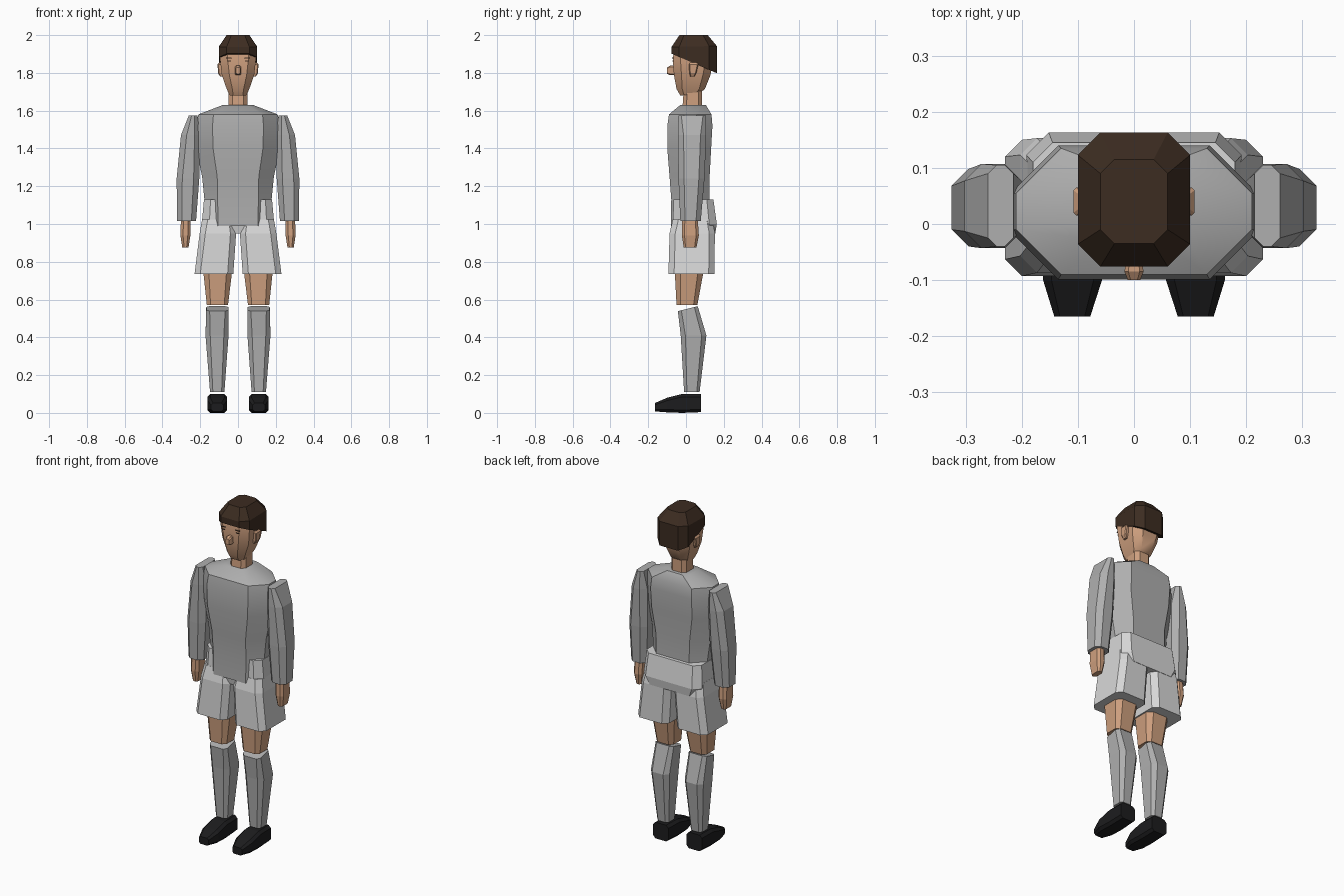
import bpy, bmesh, math


def material(name, rgb):
    m = bpy.data.materials.new(name)
    m.diffuse_color = (*rgb, 1)
    return m


SHIRT = material("grey_cloth", (0.43, 0.43, 0.43))
SHORTS = material("light_cloth", (0.68, 0.68, 0.68))
SKIN = material("skin", (0.62, 0.35, 0.21))
HAIR = material("dark_brown", (0.045, 0.025, 0.015))
SHOE = material("black", (0.012, 0.012, 0.013))


def octagon(u, v, hu, hv, c):
    """Chamfered rectangle as eight points."""
    return [(u + hu, v - hv + c), (u + hu, v + hv - c), (u + hu - c, v + hv), (u - hu + c, v + hv),
            (u - hu, v + hv - c), (u - hu, v - hv + c), (u - hu + c, v - hv), (u + hu - c, v - hv)]


def loft(name, mat, rings, smooth=0):
    """Skin a closed solid over a list of point rings."""
    bm = bmesh.new()
    vs = [[bm.verts.new(p) for p in r] for r in rings]
    n = len(rings[0])
    for a, b in zip(vs, vs[1:]):
        for i in range(n):
            j = (i + 1) % n
            bm.faces.new((a[i], a[j], b[j], b[i]))
    bm.faces.new(vs[0])
    bm.faces.new(vs[-1])
    bmesh.ops.recalc_face_normals(bm, faces=bm.faces)
    me = bpy.data.meshes.new(name)
    bm.to_mesh(me)
    bm.free()
    me.materials.append(mat)
    ob = bpy.data.objects.new(name, me)
    bpy.context.collection.objects.link(ob)
    if smooth:
        bpy.ops.object.select_all(action='DESELECT')
        ob.select_set(True)
        bpy.context.view_layer.objects.active = ob
        bpy.ops.object.shade_smooth_by_angle(angle=math.radians(smooth))
    return ob


def upright(name, mat, sections, side=1, smooth=0):
    """Sections: z, x0, x1, y0, y1, chamfer, optional z slope along y."""
    rings = []
    for z, x0, x1, y0, y1, c, *sl in sections:
        k = sl[0] if sl else 0
        cy = (y0 + y1) / 2
        pts = octagon((x0 + x1) / 2, cy, (x1 - x0) / 2, (y1 - y0) / 2, c)
        rings.append([(side * x, y, z + k * (y - cy)) for x, y in pts])
    return loft(name, mat, rings, smooth)


def lengthwise(name, mat, sections, side=1):
    """Sections: y, x0, x1, z0, z1, chamfer."""
    rings = []
    for y, x0, x1, z0, z1, c in sections:
        pts = octagon((x0 + x1) / 2, (z0 + z1) / 2, (x1 - x0) / 2, (z1 - z0) / 2, c)
        rings.append([(side * x, y, z) for x, z in pts])
    return loft(name, mat, rings)


# Shirt and hips
upright("shirt", SHIRT, [
    (0.99, -.155, .155, -.08, .13, .05), (1.13, -.178, .178, -.078, .125, .07),
    (1.25, -.19, .19, -.087, .125, .08), (1.40, -.222, .222, -.099, .133, .09),
    (1.52, -.225, .225, -.099, .14, .09), (1.58, -.21, .21, -.09, .135, .08),
    (1.63, -.08, .08, -.03, .105, .03)], smooth=40)
upright("hips", SHORTS, [
    (0.95, -.16, .16, -.06, .155, .03), (1.00, -.192, .192, -.07, .163, .04),
    (1.13, -.18, .18, -.065, .145, .035)])

# Neck, head and face
upright("neck", SKIN, [(1.60, -.05, .05, -.02, .085, .02), (1.74, -.05, .05, -.01, .085, .02)])
upright("head", SKIN, [
    (1.685, -.045, .045, -.03, .07, .02, .1), (1.715, -.06, .06, -.05, .10, .03),
    (1.79, -.086, .086, -.064, .13, .04), (1.88, -.096, .096, -.07, .145, .04),
    (1.93, -.09, .09, -.06, .14, .04)], smooth=40)
upright("hair", HAIR, [
    (1.85, -.1, .1, -.076, .163, .04, -.43), (1.94, -.1, .1, -.076, .163, .04, .02),
    (2.00, -.06, .06, -.035, .115, .025)], smooth=25)
lengthwise("nose", SKIN, [(-.1, -.011, .011, 1.795, 1.828, .005),
                          (-.085, -.017, .017, 1.788, 1.838, .007),
                          (-.05, -.012, .012, 1.79, 1.838, .005)])

# Paired parts
for s, tag in ((1, "left"), (-1, "right")):
    upright(tag + "_ear", SKIN, [
        (1.78, .08, .095, .022, .045, .004), (1.80, .08, .106, .018, .055, .005),
        (1.845, .08, .108, .015, .065, .005), (1.855, .08, .1, .022, .058, .004)], s)
    lengthwise(tag + "_eye", HAIR, [(-.0725, .036, .056, 1.861, 1.865, .001),
                                    (-.065, .036, .056, 1.861, 1.865, .001)], s)
    lengthwise(tag + "_eyebrow", HAIR, [(-.0735, .033, .06, 1.876, 1.881, .001),
                                        (-.065, .033, .06, 1.876, 1.881, .001)], s)
    upright(tag + "_sleeve", SHIRT, [
        (1.015, .222, .322, -.03, .078, .025), (1.24, .205, .325, -.04, .098, .03),
        (1.47, .2, .302, -.043, .107, .03), (1.575, .215, .26, -.04, .105, .015)], s)
    upright(tag + "_hand", SKIN, [
        (.875, .262, .295, -.012, .055, .01), (.94, .252, .305, -.022, .068, .014),
        (1.03, .25, .302, -.02, .062, .014)], s)
    upright(tag + "_shorts_leg", SHORTS, [
        (.735, .025, .23, -.093, .15, .03), (.95, .01, .203, -.087, .153, .03),
        (1.025, .02, .19, -.07, .14, .03)], s)
    upright(tag + "_thigh", SKIN, [
        (.57, .053, .165, -.05, .06, .02), (.76, .03, .185, -.06, .095, .03)], s)
    upright(tag + "_sock", SHIRT, [
        (.11, .072, .148, -.01, .072, .015), (.41, .05, .172, -.028, .108, .025),
        (.552, .05, .168, -.043, .062, .018, .25)], s)
    lengthwise(tag + "_shoe", SHOE, [
        (-.165, .078, .142, .008, .052, .01), (-.1, .057, .162, .003, .08, .015),
        (-.02, .057, .162, .0, .1, .015), (.08, .06, .16, .004, .1, .015)], s)
